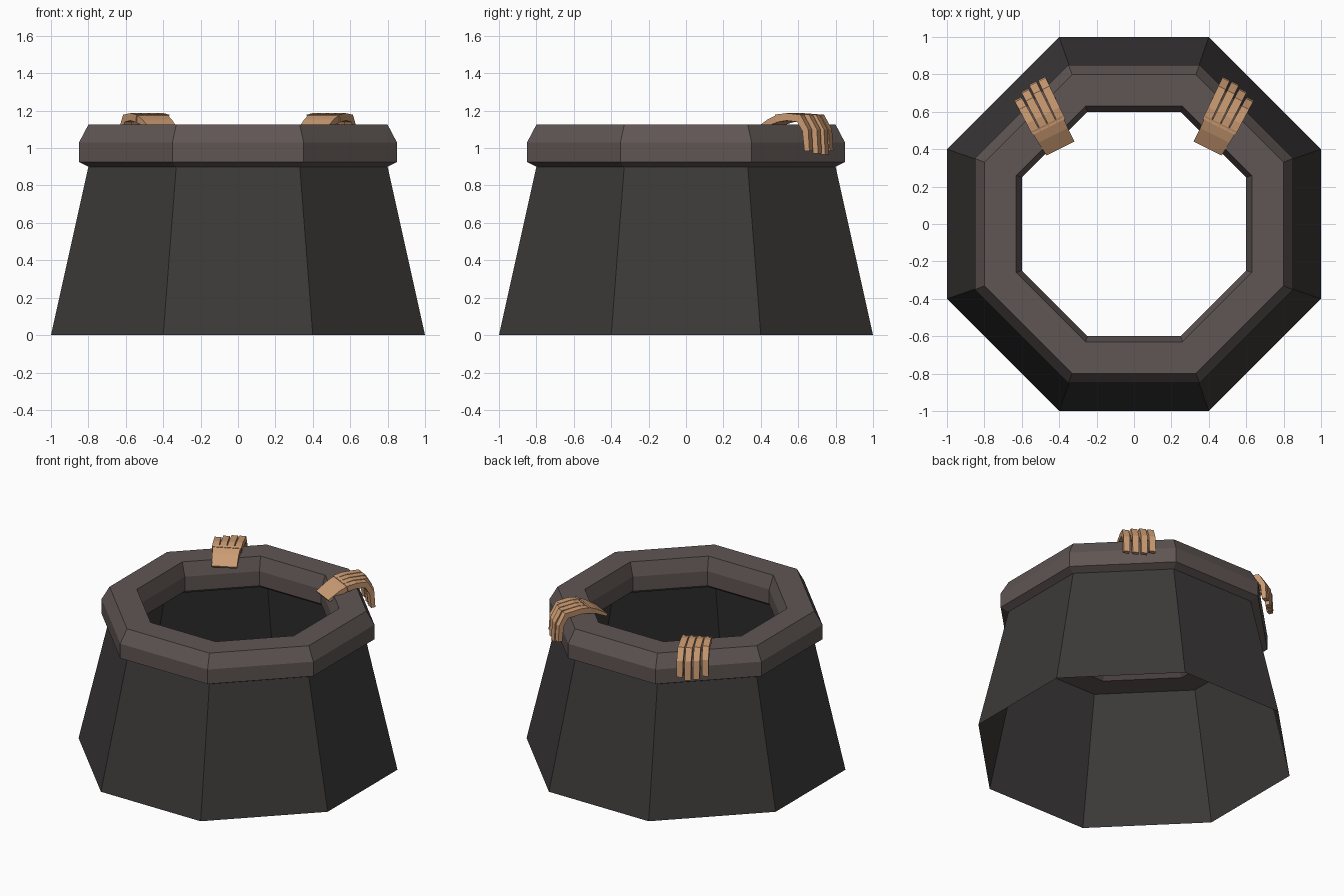
import bpy, bmesh
from mathutils import Vector

if "Cube" in bpy.data.objects:
    bpy.data.objects.remove(bpy.data.objects["Cube"])


def material(name, color):
    m = bpy.data.materials.new(name)
    m.diffuse_color = (*color, 1)
    m.use_nodes = True
    m.node_tree.nodes["Principled BSDF"].inputs["Base Color"].default_value = m.diffuse_color
    return m


def finish(bm, name, mat):
    bmesh.ops.recalc_face_normals(bm, faces=bm.faces)
    me = bpy.data.meshes.new(name)
    bm.to_mesh(me)
    bm.free()
    ob = bpy.data.objects.new(name, me)
    bpy.context.collection.objects.link(ob)
    me.materials.append(mat)
    return ob


def loft(bm, rings, closed=False, caps=False):
    """Skin a series of equal-sized point loops."""
    loops = [[bm.verts.new(p) for p in r] for r in rings]
    n = len(loops[0])
    pairs = list(zip(loops, loops[1:])) + ([(loops[-1], loops[0])] if closed else [])
    for a, b in pairs:
        for i in range(n):
            j = (i + 1) % n
            bm.faces.new((a[i], a[j], b[j], b[i]))
    if caps:
        bm.faces.new(loops[0])
        bm.faces.new(loops[-1])


def octagon(r, z, c=0.413):
    k = r * c
    return [(r, -k, z), (r, k, z), (k, r, z), (-k, r, z),
            (-r, k, z), (-r, -k, z), (-k, -r, z), (k, -r, z)]


stone_dark = material("dark_stone", (0.045, 0.041, 0.040))
stone = material("rim_stone", (0.115, 0.092, 0.088))
skin = material("skin", (0.60, 0.33, 0.17))

# Tapered open wall
bm = bmesh.new()
loft(bm, [octagon(1.0, 0, 0.4), octagon(0.8, 0.9)])
finish(bm, "well_wall", stone_dark)

# Bevelled rim ring
bm = bmesh.new()
profile = [(0.80, 0.90), (0.85, 0.925), (0.85, 1.03), (0.80, 1.125),
           (0.63, 1.125), (0.60, 1.03), (0.60, 0.925), (0.63, 0.90)]
loft(bm, [octagon(r, z) for r, z in profile], closed=True)
finish(bm, "rim", stone)

# Hand frame: u runs from wrist to fingertips, v across the knuckles
wrist = Vector((0.393, 0.404, 0))
U, V = Vector((0.447, 0.894, 0)), Vector((0.894, -0.447, 0))


def section(top, low, v0, v1):
    return [wrist + U * u + V * v + Vector((0, 0, z))
            for (u, z), v in ((top, v0), (top, v1), (low, v1), (low, v0))]


bm = bmesh.new()
# Palm sloping up from the wrist
loft(bm, [section((0, 1.10), (0.01, 1.085), -0.084, 0.084),
          section((0.08, 1.152), (0.09, 1.122), -0.084, 0.092),
          section((0.15, 1.183), (0.16, 1.142), -0.088, 0.098)], caps=True)
# Four fingers bending down over the outer edge
for i, reach in enumerate((0.0, 0.0, -0.015, -0.04)):
    k = i - 1.5
    tip_z = (0.985, 0.965, 0.97, 0.985)[i]
    steps = [((0.13, 1.178), (0.14, 1.138), 0.050, 0.046),
             ((0.20, 1.187), (0.20, 1.147), 0.051, 0.045),
             ((0.325 + reach, 1.178), (0.305 + reach, 1.140), 0.053, 0.044),
             ((0.372 + reach, 1.10), (0.337 + reach, 1.09), 0.054, 0.043),
             ((0.380 + reach, tip_z), (0.350 + reach, tip_z), 0.055, 0.042)]
    loft(bm, [section(t, l, 0.004 + k * s - w / 2, 0.004 + k * s + w / 2)
              for t, l, s, w in steps], caps=True)
hands = finish(bm, "hands", skin)
hands.modifiers.new("mirror", 'MIRROR').use_mirror_merge = False
